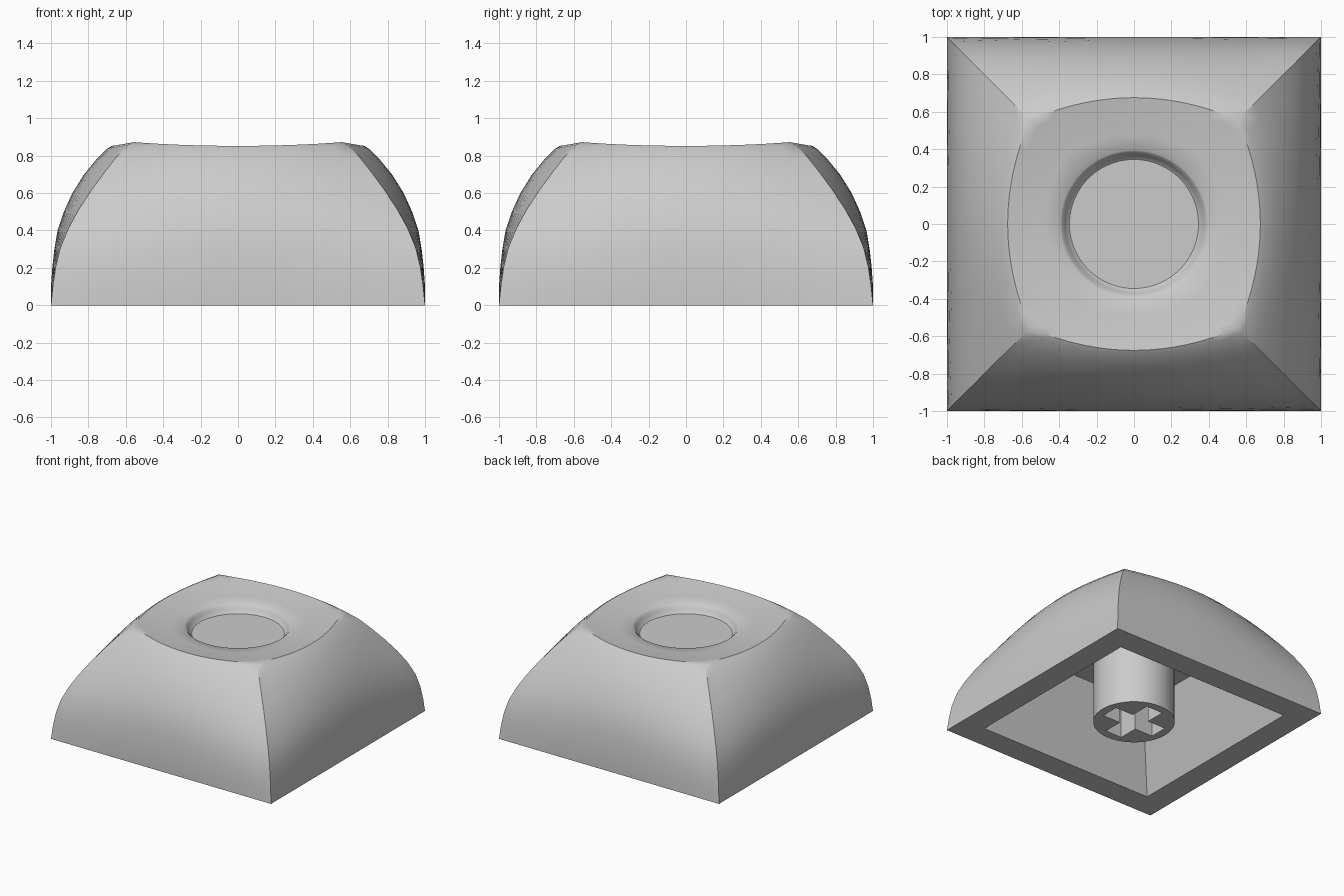
import bpy, bmesh, math
from mathutils import Vector

if "Cube" in bpy.data.objects:
    bpy.data.objects.remove(bpy.data.objects["Cube"])

SEG = 16  # points per side of each ring

grey = bpy.data.materials.new("light grey plastic")
grey.diffuse_color = (0.6, 0.6, 0.6, 1)
grey.use_nodes = True
grey.node_tree.nodes["Principled BSDF"].inputs["Base Color"].default_value = grey.diffuse_color


def add_object(name, bm, angle=30):
    bmesh.ops.recalc_face_normals(bm, faces=bm.faces)
    mesh = bpy.data.meshes.new(name)
    bm.to_mesh(mesh)
    bm.free()
    mesh.materials.append(grey)
    obj = bpy.data.objects.new(name, mesh)
    bpy.context.collection.objects.link(obj)
    bpy.ops.object.select_all(action='DESELECT')
    obj.select_set(True)
    bpy.context.view_layer.objects.active = obj
    bpy.ops.object.shade_smooth_by_angle(angle=math.radians(angle))
    return obj


def square_ring(mid, corner):
    """Square outline whose sides bow out from corner to mid."""
    pts = []
    for side in range(4):
        a = side * math.pi / 2
        for i in range(SEG):
            u = 2 * i / SEG - 1
            x, y = mid - (mid - corner) * u * u, corner * u
            pts.append(Vector((x * math.cos(a) - y * math.sin(a),
                               x * math.sin(a) + y * math.cos(a), 0)))
    return pts


def dish(p):
    """Height of the shallow bowl-shaped top."""
    return 0.795 + 0.125 * (p.x ** 2 + p.y ** 2)


def at(pts, z):
    return [Vector((p.x, p.y, z)) for p in pts]


# Cap shell: cavity, bottom rim, bowed sides, dished top, round recess
rim = square_ring(0.70, 0.58)
rim_z = [dish(p) - 0.02 for p in rim]
rings = [at(square_ring(0.57, 0.57), 0.62), at(square_ring(0.80, 0.80), 0)]
profile = [(0, 1, 1), (.1, 1, .99), (.2, .993, .975), (.3, .982, .95),
           (.4, .965, .908), (.5, .932, .852), (.6, .887, .785),
           (.7, .825, .71), (.78, .76, .645), (.84, .70, .58)]
for z, mid, corner in profile:
    rings.append([Vector((p.x, p.y, z / 0.84 * rz))
                  for p, rz in zip(square_ring(mid, corner), rim_z)])

circle = [p.normalized() * 0.395 for p in rim]
for t in (0.08, 0.2, 0.45, 0.72, 1.0):
    ring = []
    for p, c in zip(rim, circle):
        q = p.lerp(c, t)
        ring.append(Vector((q.x, q.y, dish(q))))
    rings.append(ring)
for r, z in ((0.385, 0.806), (0.37, 0.785), (0.358, 0.762), (0.345, 0.752)):
    rings.append(at([p.normalized() * r for p in rim], z))

bm = bmesh.new()
loops = [[bm.verts.new(p) for p in ring] for ring in rings]
n = 4 * SEG
for a, b in zip(loops, loops[1:]):
    for i in range(n):
        j = (i + 1) % n
        bm.faces.new((a[i], a[j], b[j], b[i]))
bm.faces.new(loops[0])
bm.faces.new(loops[-1])
add_object("cap_shell", bm, 35)

# Stem under the cap
bm = bmesh.new()
bmesh.ops.create_cone(bm, cap_ends=True, segments=48, radius1=0.307,
                      radius2=0.307, depth=0.64)
bmesh.ops.translate(bm, verts=bm.verts, vec=(0, 0, 0.32))
stem = add_object("stem", bm)

# Cross-shaped socket cut into the stem
L, W = 0.24, 0.075
quarter = [(L, -W), (L, W), (W, W)]
bm = bmesh.new()
outline = []
for k in range(4):
    c, s = round(math.cos(k * math.pi / 2)), round(math.sin(k * math.pi / 2))
    outline += [bm.verts.new((x * c - y * s, x * s + y * c, -0.1))
                for x, y in quarter]
face = bm.faces.new(outline)
ext = bmesh.ops.extrude_face_region(bm, geom=[face])
bmesh.ops.translate(bm, vec=(0, 0, 0.55),
                    verts=[v for v in ext["geom"] if isinstance(v, bmesh.types.BMVert)])
cutter = add_object("socket_cutter", bm)
cutter.hide_render = True
cutter.display_type = 'WIRE'

cut = stem.modifiers.new("socket", 'BOOLEAN')
cut.operation = 'DIFFERENCE'
cut.solver = 'EXACT'
cut.object = cutter
# Apply the cut so the stem is plain geometry, then drop the cutter
bpy.ops.object.select_all(action='DESELECT')
stem.select_set(True)
bpy.context.view_layer.objects.active = stem
bpy.ops.object.modifier_apply(modifier=cut.name)
bpy.data.objects.remove(cutter, do_unlink=True)
bpy.ops.object.shade_smooth_by_angle(angle=math.radians(30))
